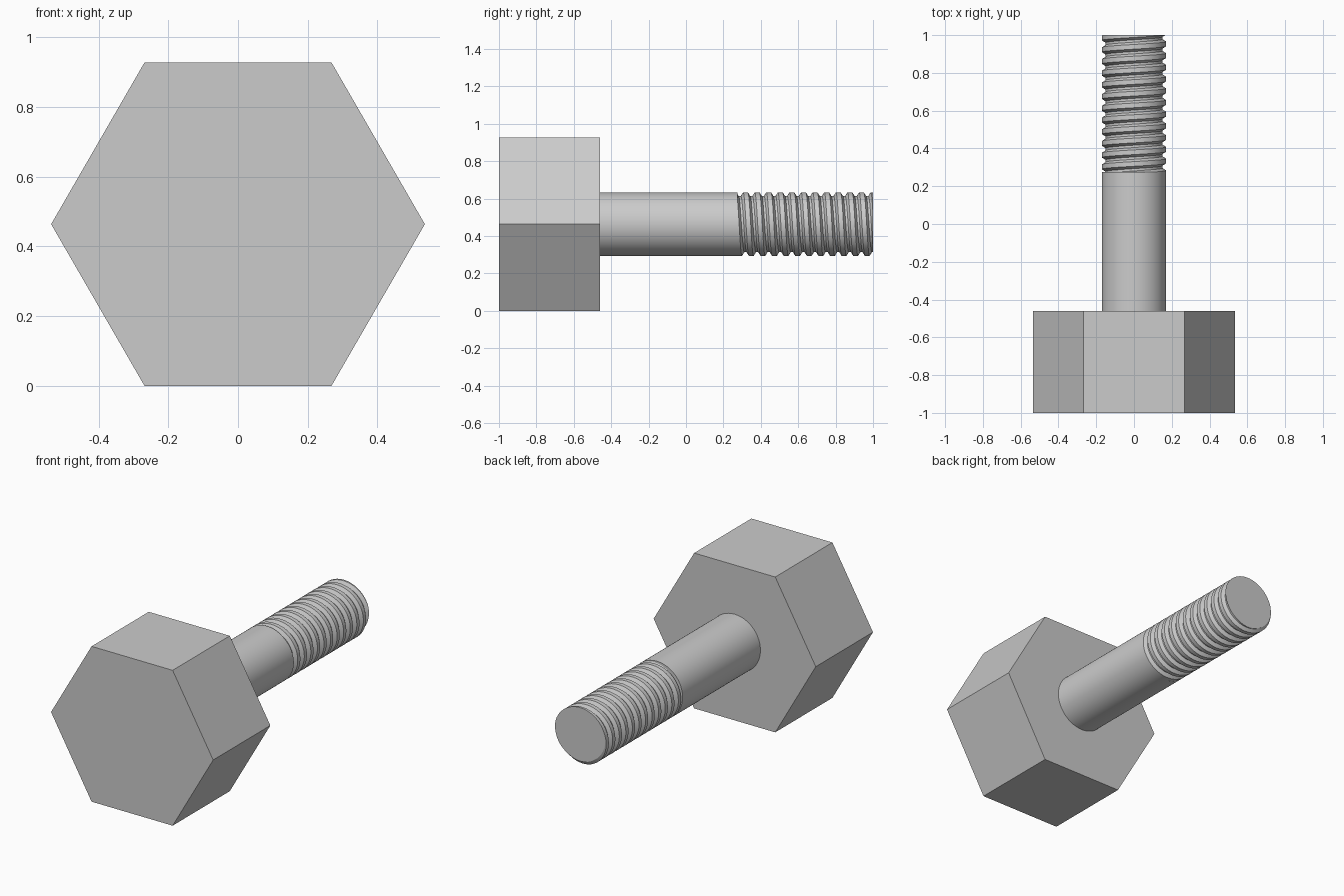
import bpy, bmesh, math

cube = bpy.data.objects.get("Cube")
if cube:
    bpy.data.objects.remove(cube, do_unlink=True)

# Main sizes
AXIS_Z = 0.464
HEAD_R = 0.536
SHAFT_R, ROOT_R = 0.17, 0.15
Y_FRONT, Y_NECK, Y_THREAD, Y_END = -1.0, -0.46, 0.275, 1.0
PITCH = 0.062
SEGMENTS = 72

steel = bpy.data.materials.new("steel grey")
steel.use_nodes = True
grey = (0.6, 0.6, 0.6, 1)
steel.diffuse_color = grey
steel.node_tree.nodes["Principled BSDF"].inputs["Base Color"].default_value = grey


def finish(name, bm, smooth):
    bmesh.ops.recalc_face_normals(bm, faces=bm.faces)
    mesh = bpy.data.meshes.new(name)
    bm.to_mesh(mesh)
    bm.free()
    mesh.materials.append(steel)
    obj = bpy.data.objects.new(name, mesh)
    obj.location.z = AXIS_Z
    bpy.context.collection.objects.link(obj)
    if smooth:
        bpy.ops.object.select_all(action='DESELECT')
        obj.select_set(True)
        bpy.context.view_layer.objects.active = obj
        bpy.ops.object.shade_smooth_by_angle(angle=math.radians(25))


def prism(name, sides, radius, y0, y1, smooth=False):
    """Capped prism along y with its first corner on +x."""
    bm = bmesh.new()
    rings = []
    for y in (y0, y1):
        ring = []
        for i in range(sides):
            a = math.tau * i / sides
            ring.append(bm.verts.new((radius * math.cos(a), y, radius * math.sin(a))))
        bm.faces.new(ring)
        rings.append(ring)
    for i in range(sides):
        j = (i + 1) % sides
        bm.faces.new((rings[0][i], rings[0][j], rings[1][j], rings[1][i]))
    finish(name, bm, smooth)


# Thread profile over one pitch: (fraction of pitch, radius)
PROFILE = [(0.0, SHAFT_R), (0.2, SHAFT_R), (0.4, ROOT_R), (0.6, ROOT_R), (0.8, SHAFT_R)]


def thread_radius(phase):
    phase %= 1.0
    points = PROFILE + [(1.0, SHAFT_R)]
    for (f0, r0), (f1, r1) in zip(points, points[1:]):
        if phase <= f1:
            return r0 + (r1 - r0) * (phase - f0) / (f1 - f0)
    return SHAFT_R


def thread(name):
    """Right-handed helical surface, trimmed flat at both ends."""
    bm = bmesh.new()
    turns = math.ceil((Y_END - Y_THREAD) / PITCH) + 2
    columns = []
    for j in range(SEGMENTS + 1):
        turn = j / SEGMENTS
        # angle measured from +z towards +x, seen along the axis
        a = math.tau * turn
        column = []
        for k in range(-turns, 2):
            for frac, _ in PROFILE:
                y = Y_END + PITCH * (k + frac + turn - 1)
                y = min(max(y, Y_THREAD), Y_END)
                r = thread_radius((y - Y_END) / PITCH - turn)
                column.append(bm.verts.new((r * math.sin(a), y, r * math.cos(a))))
        columns.append(column)
    for left, right in zip(columns, columns[1:]):
        for i in range(len(left) - 1):
            bm.faces.new((left[i], right[i], right[i + 1], left[i + 1]))
    bmesh.ops.remove_doubles(bm, verts=bm.verts, dist=0.00005)
    bmesh.ops.holes_fill(bm, edges=[e for e in bm.edges if e.is_boundary], sides=0)
    finish(name, bm, True)


prism("hex_head", 6, HEAD_R, Y_FRONT, Y_NECK)
prism("plain_shank", SEGMENTS, SHAFT_R, Y_NECK, Y_THREAD, smooth=True)
thread("threaded_end")
